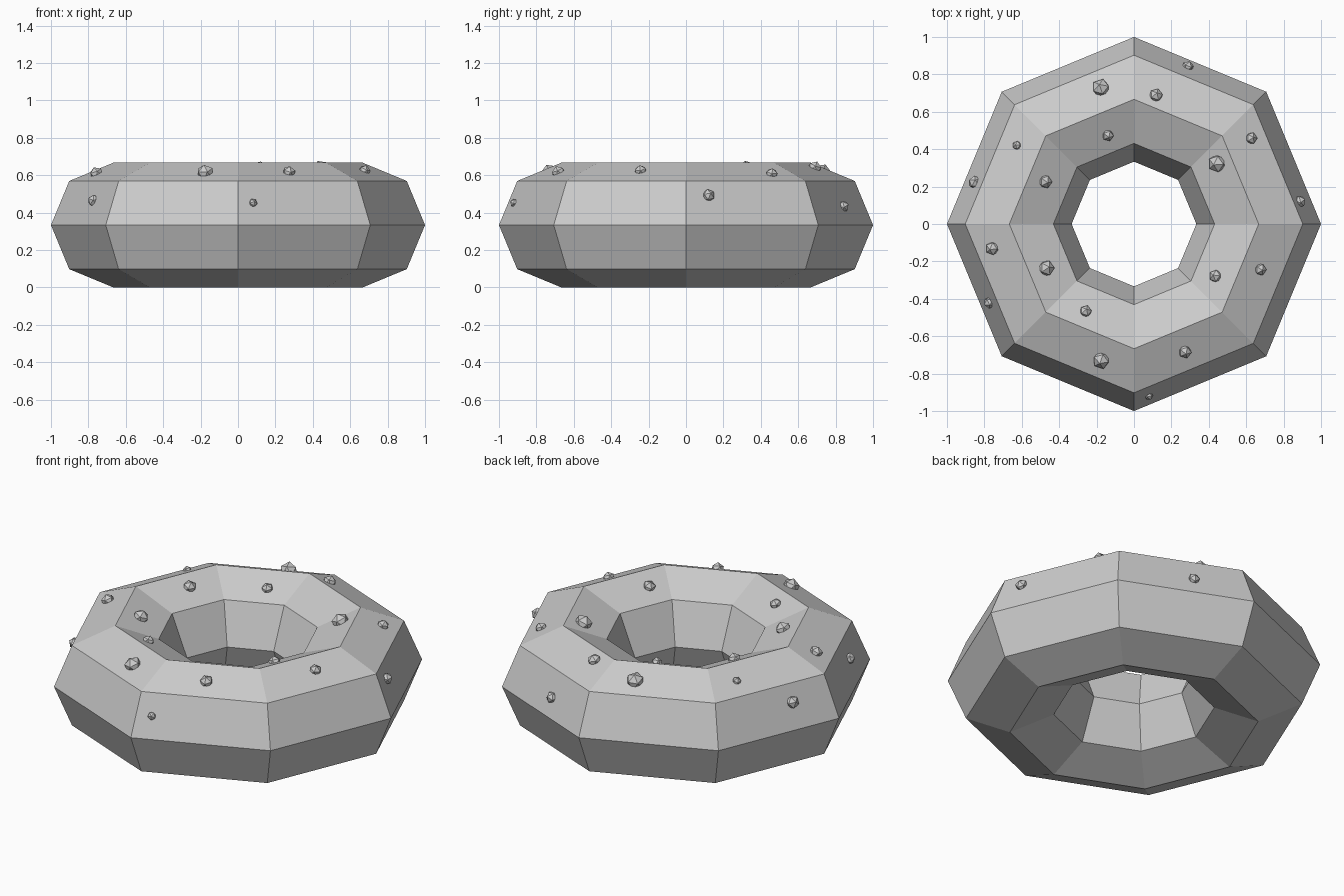
import bpy
import math
from mathutils import Vector

cube = bpy.data.objects.get("Cube")
if cube:
    bpy.data.objects.remove(cube, do_unlink=True)

SIDES = 8
MAJOR, MINOR = 2 / 3, 1 / 3
STEP = 2 * math.pi / SIDES
COS, TAN = math.cos(STEP / 2), math.tan(STEP / 2)
SHOULDER = MINOR * math.sin(STEP)      # half width of the upper slopes

grey = bpy.data.materials.new("plain grey")
grey.use_nodes = True
colour = (0.6, 0.6, 0.6, 1)
grey.diffuse_color = colour
grey.node_tree.nodes["Principled BSDF"].inputs["Base Color"].default_value = colour


def finish(name):
    obj = bpy.context.object
    obj.name = name
    obj.data.materials.append(grey)
    return obj


def surface(x, y):
    """Point and outward normal on the upper ring surface at x, y."""
    sector = math.floor(math.atan2(y, x) / STEP)
    angle = (sector + 0.5) * STEP
    out = Vector((math.cos(angle), math.sin(angle), 0))
    offset = (x * out.x + y * out.y) / COS - MAJOR
    t = abs(offset)
    slope = TAN if t < SHOULDER else 1 / TAN
    drop = TAN * min(t, SHOULDER) + max(t - SHOULDER, 0) / TAN
    normal = out * math.copysign(slope / COS, offset) + Vector((0, 0, 1))
    return Vector((x, y, 2 * MINOR - drop)), normal.normalized()


# Faceted ring body
bpy.ops.mesh.primitive_torus_add(
    major_segments=SIDES, minor_segments=SIDES,
    major_radius=MAJOR, minor_radius=MINOR, location=(0, 0, MINOR))
finish("ring_body")

# Small faceted bumps half sunk into the upper surface: x, y, radius
bumps = [
    (.287, .84, .033), (-.177, .727, .05), (.117, .687, .038),
    (-.14, .475, .033), (-.625, .42, .025), (.626, .458, .034),
    (.445, .324, .05), (-.475, .227, .038), (-.85, .222, .037),
    (.885, .12, .035), (-.757, -.13, .038), (-.47, -.237, .045),
    (.436, -.279, .036), (.675, -.243, .034), (-.772, -.42, .033),
    (-.259, -.468, .034), (-.175, -.728, .048), (.272, -.682, .037),
    (.08, -.918, .024),
]
for i, (x, y, radius) in enumerate(bumps):
    point, normal = surface(x, y)
    bpy.ops.mesh.primitive_ico_sphere_add(subdivisions=1, radius=radius, location=point)
    bump = finish(f"bump_{i + 1}")
    bump.rotation_euler = Vector((0, 0, 1)).rotation_difference(normal).to_euler()
